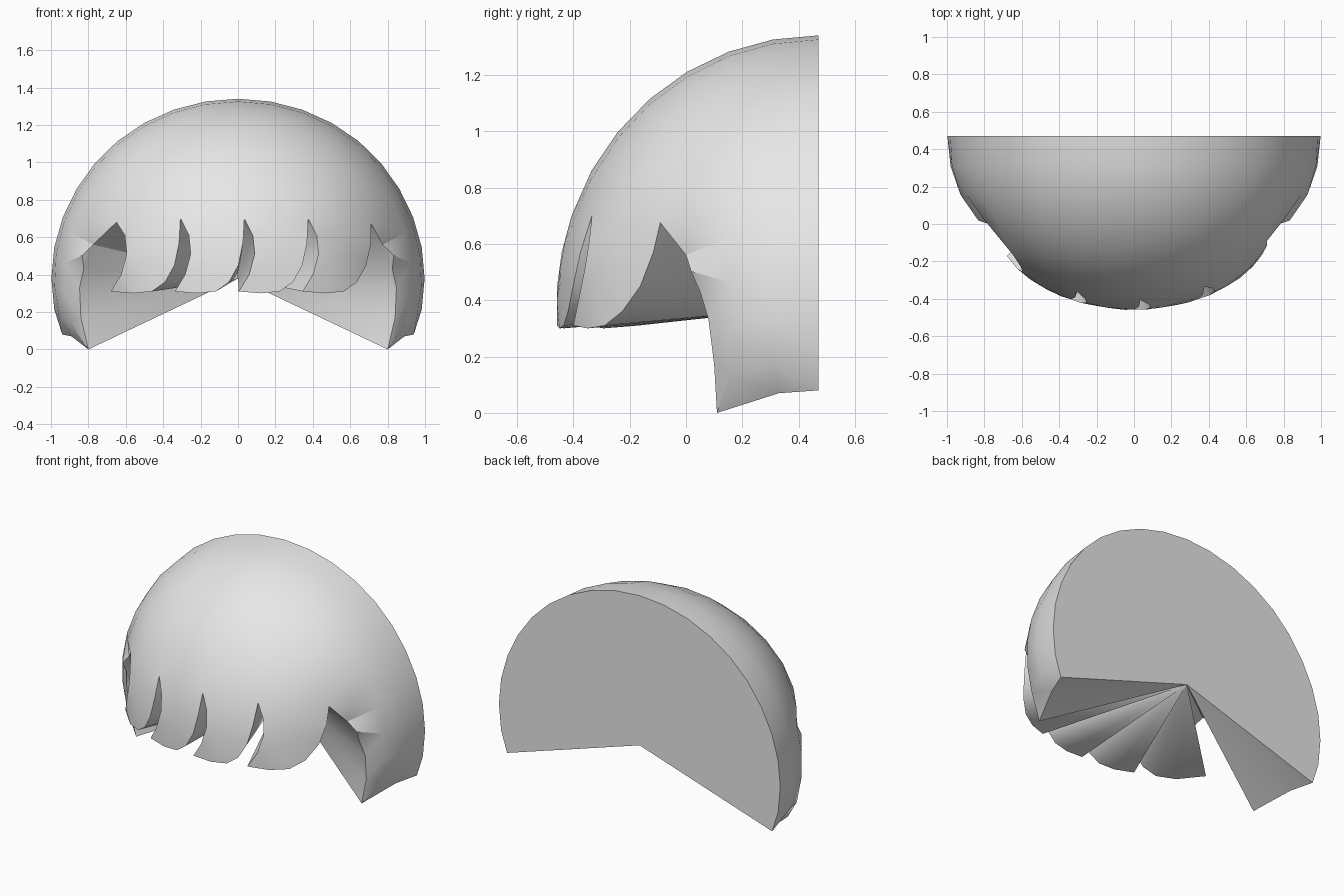
import bpy, bmesh, math
from mathutils import Vector
from mathutils.geometry import delaunay_2d_cdt

if "Cube" in bpy.data.objects:
    bpy.data.objects.remove(bpy.data.objects["Cube"])

C = Vector((0, 0.47, 0.38))      # point every lock tapers to, centre of the back
R = Vector((1.0, 0.93, 0.96))    # dome radii


def radius(ux, uz):
    """Dome radius factor, slightly flattened at the temples."""
    return 1 - 0.05 * math.exp(-((abs(ux) - 0.77) / 0.13) ** 2 - (uz / 0.35) ** 2)


def on_dome(u):
    r = radius(u.x, u.z)
    return Vector([C[i] + R[i] * u[i] * r for i in range(3)])


def front_point(x, z):
    """Point on the front of the dome at a given x and z."""
    uz = (z - C.z) / R.z
    y = math.sqrt(max(0, radius(x, uz) ** 2 - x * x - uz * uz))
    return Vector((x, C.y - R.y * y, z))


def flatten(p):
    """Stereographic map of the dome, seen from the upper front."""
    u = Vector([(p[i] - C[i]) / R[i] for i in range(3)]).normalized()
    d, e = Vector((0, -0.8, 0.6)), Vector((0, 0.6, 0.8))
    k = 1 + u.dot(d)
    return Vector((u.x / k, u.dot(e) / k))


# side flap edge, from the back corner forward and up to the first notch
flap = [(0.94, 0.47, 0.08), (0.89, 0.33, 0.07), (0.80, 0.11, 0.0), (0.84, 0.10, 0.17),
        (0.847, 0.08, 0.33), (0.825, 0.05, 0.43), (0.775, 0.0, 0.56)]
# one curved fringe lock: offsets in x from its notch, and height
lock = [(0, 0.70), (0.045, 0.61), (0.055, 0.51), (0.025, 0.40), (-0.03, 0.31),
        (0.09, 0.30), (0.19, 0.31), (0.26, 0.36), (0.31, 0.45), (0.335, 0.57)]

loop = [Vector((-x, y, z)) for x, y, z in flap]
for n in range(4):
    notch = -0.65 + 0.342 * n
    loop += [front_point(notch + dx, z - (0.02 if n == 0 and dx == 0 else 0)) for dx, z in lock]
loop.append(front_point(0.71, 0.675))
loop += [Vector(p) for p in reversed(flap)]
# back rim over the top
for a in range(100, -101, -10):
    t = math.radians(a)
    loop.append(on_dome(Vector((math.sin(t), 0, math.cos(t)))))

# points inside the dome surface, in rings around the y axis
inner = []
for ring in range(1, 10):
    b = math.radians(10 * ring)
    count = max(1, round(36 * math.cos(b)))
    for k in range(count):
        t = math.tau * k / count
        u = Vector((math.cos(b) * math.sin(t), -math.sin(b), math.cos(b) * math.cos(t)))
        p = on_dome(u)
        if p.z > 0.1 and min((p - q).length for q in loop) > 0.06:
            inner.append(p)

pts = loop + inner
n = len(loop)
flat, _, tris, origin, _, _ = delaunay_2d_cdt(
    [flatten(p) for p in pts], [], [list(range(n))], 1, 1e-6)

bm = bmesh.new()
verts = [bm.verts.new(pts[o[0]]) for o in origin]
for f in tris:
    bm.faces.new([verts[i] for i in f])
# undersides of the locks and the flat back, all tapering to the centre
centre = bm.verts.new(C)
for e in [e for e in bm.edges if len(e.link_faces) == 1]:
    bm.faces.new((e.verts[0], e.verts[1], centre))
bmesh.ops.recalc_face_normals(bm, faces=bm.faces)

mesh = bpy.data.meshes.new("hair_cap")
bm.to_mesh(mesh)
bm.free()
mat = bpy.data.materials.new("light grey")
mat.diffuse_color = (0.8, 0.8, 0.8, 1)
mat.use_nodes = True
mat.node_tree.nodes["Principled BSDF"].inputs["Base Color"].default_value = mat.diffuse_color
mesh.materials.append(mat)
hair = bpy.data.objects.new("hair_cap", mesh)
bpy.context.collection.objects.link(hair)
bpy.context.view_layer.objects.active = hair
hair.select_set(True)
bpy.ops.object.shade_smooth_by_angle(angle=math.radians(30))
